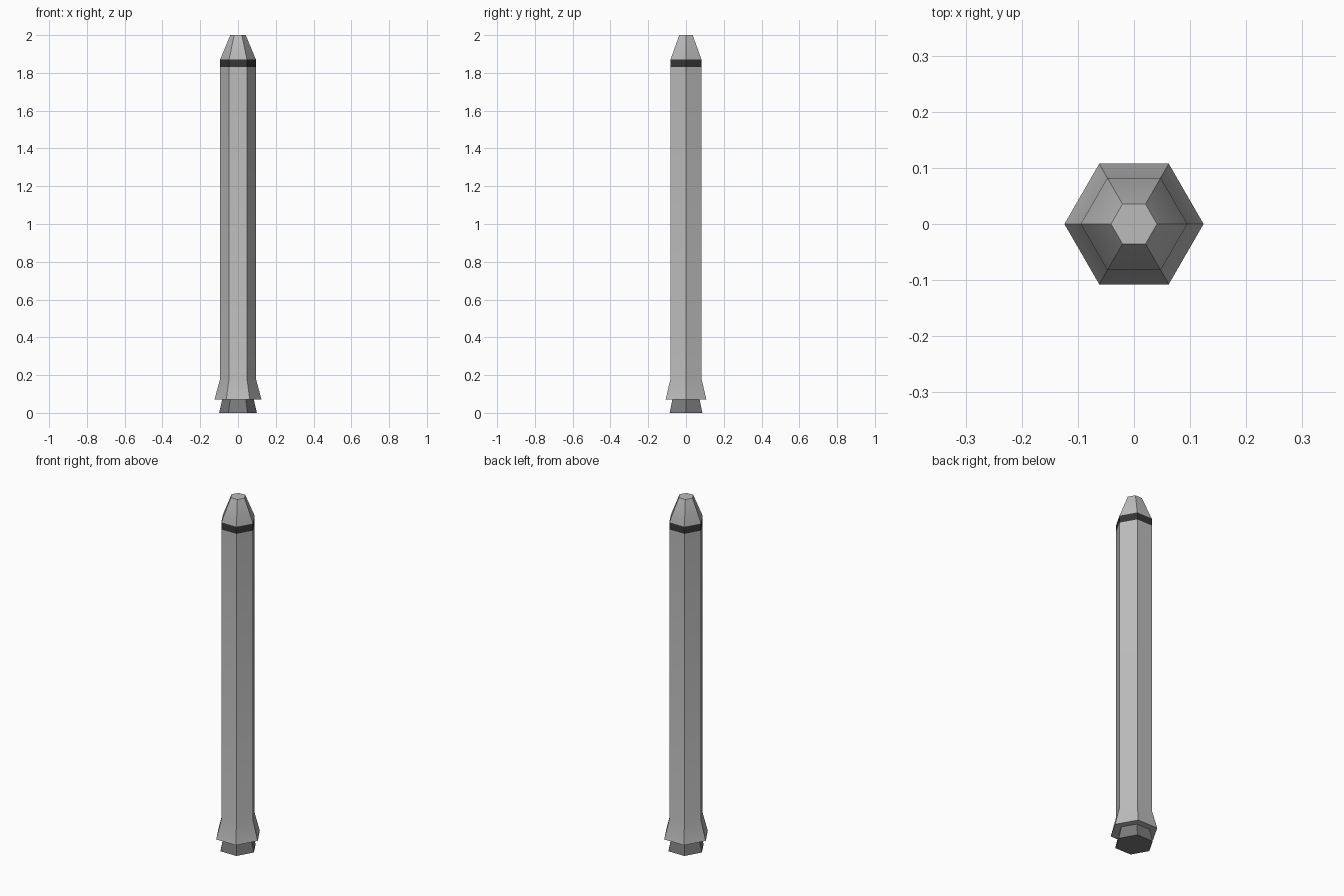
import bpy, bmesh, math

if "Cube" in bpy.data.objects:
    bpy.data.objects.remove(bpy.data.objects["Cube"])

SIDES = 6


def material(name, value):
    m = bpy.data.materials.new(name)
    m.diffuse_color = (value, value, value, 1.0)
    m.use_nodes = True
    m.node_tree.nodes["Principled BSDF"].inputs["Base Color"].default_value = m.diffuse_color
    return m


hull_grey = material("hull_grey", 0.5)
band_black = material("band_black", 0.035)
engine_grey = material("engine_grey", 0.2)


def hex_part(name, rings, mats, rule=lambda z: 0):
    """Stack six-sided rings (radius, z) into a closed solid."""
    bm = bmesh.new()
    loops = []
    for r, z in rings:
        loops.append([bm.verts.new((r * math.cos(math.tau * i / SIDES),
                                    r * math.sin(math.tau * i / SIDES), z))
                      for i in range(SIDES)])
    for a, b in zip(loops, loops[1:]):
        for i in range(SIDES):
            j = (i + 1) % SIDES
            bm.faces.new((a[i], a[j], b[j], b[i]))
    bm.faces.new(loops[0][::-1])
    bm.faces.new(loops[-1])
    for f in bm.faces:
        f.material_index = rule(f.calc_center_median().z)
    bmesh.ops.recalc_face_normals(bm, faces=bm.faces)
    me = bpy.data.meshes.new(name)
    bm.to_mesh(me)
    bm.free()
    for m in mats:
        me.materials.append(m)
    ob = bpy.data.objects.new(name, me)
    bpy.context.collection.objects.link(ob)
    return ob


# Body: flared skirt, long tube, dark band and blunt nose
body = hex_part("rocket_body",
                [(0.124, 0.072), (0.095, 0.18), (0.095, 1.83),
                 (0.095, 1.87), (0.041, 2.0)],
                [hull_grey, band_black],
                lambda z: 1 if 1.83 < z < 1.87 else 0)

# Engine nozzle below the skirt
hex_part("engine_nozzle", [(0.10, 0.0), (0.083, 0.072)], [engine_grey])

# Soft shading only across the shallow skirt and nose bends
bpy.context.view_layer.objects.active = body
body.select_set(True)
bpy.ops.object.shade_smooth_by_angle(angle=math.radians(20))
